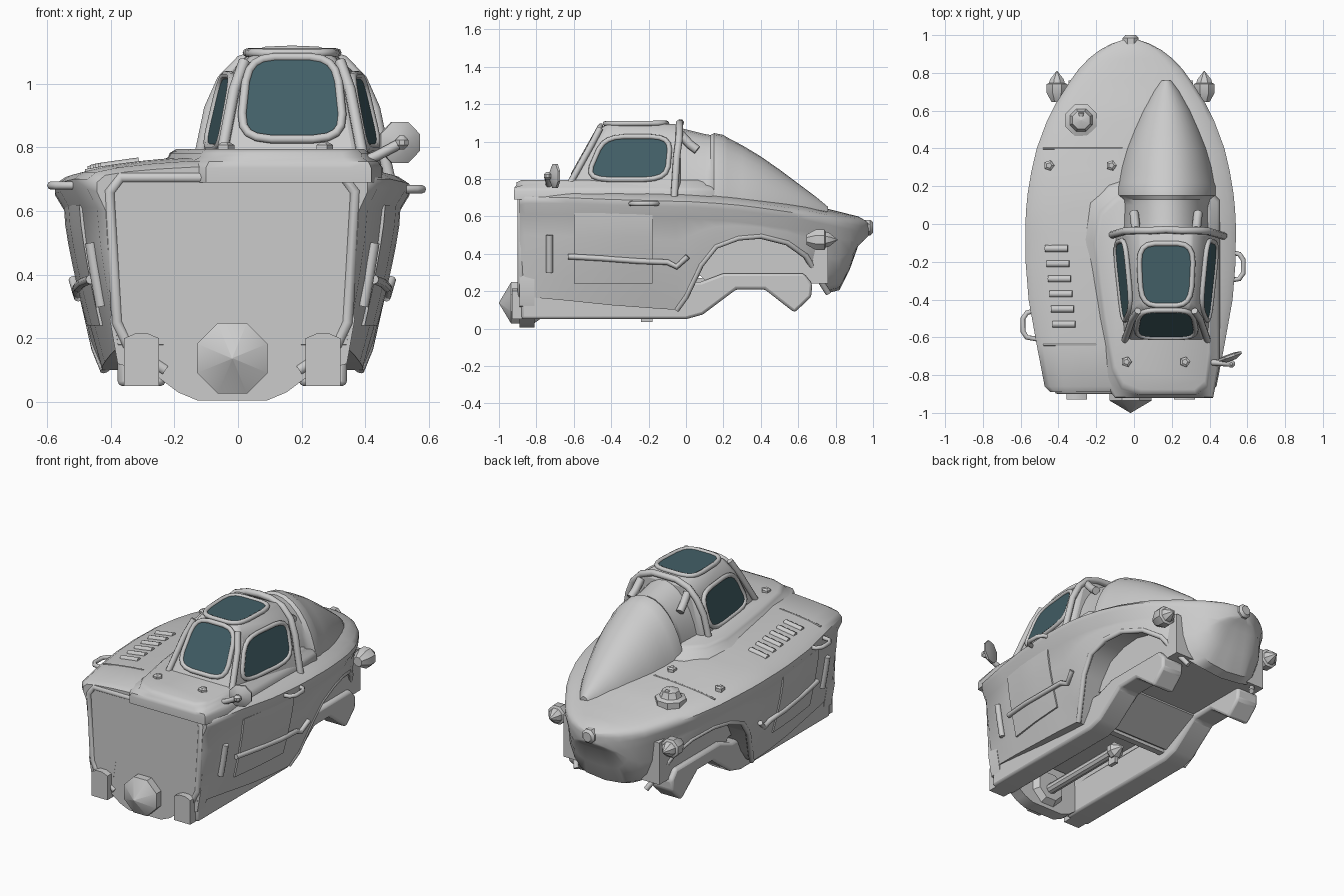
import bpy, bmesh
from math import sin, cos, pi, radians, copysign
from mathutils import Vector

if "Cube" in bpy.data.objects:
    bpy.data.objects.remove(bpy.data.objects["Cube"])

CX = -0.018   # hull centre line
CK = 0.17     # cockpit centre line


def make(name, verts, faces, angle=35, bevel=0, mat=None):
    me = bpy.data.meshes.new(name)
    me.from_pydata([tuple(v) for v in verts], [], faces)
    bm = bmesh.new()
    bm.from_mesh(me)
    bmesh.ops.remove_doubles(bm, verts=bm.verts, dist=0.0002)
    bmesh.ops.recalc_face_normals(bm, faces=bm.faces)
    bm.to_mesh(me)
    bm.free()
    me.shade_smooth()
    me.set_sharp_from_angle(angle=radians(angle))
    ob = bpy.data.objects.new(name, me)
    bpy.context.collection.objects.link(ob)
    if bevel:
        m = ob.modifiers.new("bevel", 'BEVEL')
        m.width, m.segments, m.limit_method = bevel, 2, 'ANGLE'
    if mat:
        me.materials.append(mat)
    return ob


def loft(name, rings, angle=35, bevel=0):
    n = len(rings[0])
    f = [(i * n + j, i * n + (j + 1) % n, (i + 1) * n + (j + 1) % n, (i + 1) * n + j)
         for i in range(len(rings) - 1) for j in range(n)]
    f += [tuple(range(n)), tuple(range((len(rings) - 1) * n, len(rings) * n))]
    return make(name, [p for r in rings for p in r], f, angle, bevel)


def prism_x(name, prof, x0, x1, bevel=0):
    return loft(name, [[(x, y, z) for y, z in prof] for x in (x0, x1)], 30, bevel)


def prism_y(name, prof, y0, y1, bevel=0):
    return loft(name, [[(x, y, z) for x, z in prof] for y in (y0, y1)], 30, bevel)


def revolve(name, prof, loc, axis=(0, 0, 1), n=8, angle=35):
    q = Vector(axis).to_track_quat('Z', 'Y')
    rings = [[Vector(loc) + q @ Vector((r * cos(2 * pi * (i + .5) / n), r * sin(2 * pi * (i + .5) / n), t))
              for i in range(n)] for r, t in prof]
    return loft(name, rings, angle)


def tube(name, pts, r, cyclic=False):
    cu = bpy.data.curves.new(name, 'CURVE')
    cu.dimensions = '3D'
    cu.bevel_depth, cu.bevel_resolution, cu.use_fill_caps = r, 2, True
    sp = cu.splines.new('POLY')
    sp.points.add(len(pts) - 1)
    for p, c in zip(sp.points, pts):
        p.co = (*c, 1)
    sp.use_cyclic_u = cyclic
    ob = bpy.data.objects.new(name, cu)
    bpy.context.collection.objects.link(ob)
    return ob


# Hull stations: y, half width, rim z, crown z, lower edge z (with arch), side taper
KEYS = [(-.89, .425, .70, .74, .18, .12), (-.86, .455, .71, .76, .17, .18), (-.64, .497, .71, .77, .15, .2),
        (-.40, .54, .70, .77, .125, .22), (-.20, .556, .695, .77, .11, .22), (-.05, .557, .69, .765, .10, .22),
        (0, .557, .69, .76, .17, .2), (.08, .553, .685, .755, .34, .2), (.16, .545, .68, .75, .44, .2),
        (.28, .525, .67, .73, .485, .2), (.40, .497, .655, .71, .495, .2), (.54, .445, .635, .69, .46, .2),
        (.64, .395, .62, .67, .39, .2), (.71, .35, .605, .65, .27, .25), (.76, .318, .595, .64, .19, .3),
        (.82, .275, .58, .625, .205, 0), (.877, .22, .57, .61, .32, 0), (.92, .165, .56, .60, .44, 0),
        (.955, .10, .555, .58, .475, 0), (.975, .04, .55, .565, .495, 0)]


def station(y):
    for a, b in zip(KEYS, KEYS[1:]):
        if y <= b[0]:
            t = max(0, (y - a[0]) / (b[0] - a[0]))
            return [p + (q - p) * t for p, q in zip(a, b)]
    return KEYS[-1]


def side_x(y, z):
    _, w, zr, _, _, k = station(y)
    return w * .935 * (1 - k * (max(0, zr - .1 - z) / .5) ** 1.3)


def deck_z(x, y):
    _, w, zr, cr, _, _ = station(y)
    return zr + .012 + (cr - zr - .012) * (1 - min(1, abs(x - CX) / w) ** 2)


rings = []
for y, w, zr, cr, zb, k in KEYS:
    half = [(w * f, deck_z(CX + w * f, y)) for f in (.3, .55, .78)]
    half += [(w * .94, zr + .012), (w, zr - .01), (w, zr - .04)]
    zg = max(zr - .10, zb + .01)
    if y < .75:   # flat sides ending in the wheel arch edge
        half += [(side_x(y, z), z) for z in (zg + (zb - zg) * i / 4 for i in range(5))]
        xb = half[-1][0]
        zc = max(zb, .3) if y < .7 else zb
        half += [(max(xb - .04, .3 * xb), zb), (min(.34, xb * .6), zb), (min(.33, xb * .55), zc)]
    else:         # rounded bow
        half += [(w * .93 * cos(a) ** .6, zg - (zg - zb) * sin(a)) for a in (0, .4, .75, 1.05, 1.25)]
        xb, zc = half[-1][0], zb
        half += [(xb * f, zb + (zg - zb) * .05 * f) for f in (.75, .5, .25)]
    ring = [(CX, y, cr)] + [(CX + x, y, z) for x, z in half] + [(CX, y, zc)]
    rings.append(ring + [(CX - x, y, z) for x, z in reversed(half)])
loft("hull", rings, 40)

# Front face: bulkhead with keel, and raised frame
half = [(.36, .34), (.385, .26), (.36, .12), (.25, .09), (.17, .03), (.11, .005)]
prism_y("keel_bulkhead", [(CX + x, z) for x, z in half] + [(CX - x, z) for x, z in reversed(half)], -.889, -.81)
half = [(.21, .10), (.33, .18), (.362, .25), (.385, .66), (.35, .705)]
tube("front_frame", [(CX + x, -.883, z) for x, z in half] + [(CX - x, -.883, z) for x, z in reversed(half)], .018)

# Underbody: inner body, slanted belly panel and side rails
prism_x("inner_body", [(-.8, .28), (.08, .28), (.12, .24), (.6, .24), (.76, .24), (.76, .5), (.4, .56), (-.8, .56)],
        CX - .33, CX + .33)
prism_x("belly_panel", [(-.02, .13), (.02, .11), (.27, .23), (.27, .27), (-.02, .27)], CX - .22, CX + .22)
rail = [(-.88, .05), (0, .05), (.09, .075), (.27, .21), (.42, .21), (.58, .085), (.67, .17), (.675, .24),
        (.63, .295), (.2, .295), (.08, .25), (-.88, .25)]
for s in (-1, 1):
    x = CX + s * .285
    prism_x("lower_rail", rail, x - .075, x + .075, .015)
    prism_y("front_block", [(x - .055, .05), (x + .055, .05), (x + .055, .2), (x + .02, .215), (x - .02, .215),
                            (x - .055, .2)], -.93, -.86)
    tube("arch_lip", [(CX + s * (side_x(k[0], k[4]) - .01), k[0], k[4]) for k in KEYS[5:15]], .016)

# Centre thruster, drive shaft and its end piece
revolve("thruster", [(.09, -.16), (.12, -.12), (.12, 0), (.002, .065)], (CX, -.935, .137), (0, -1, 0), 8, 25)
revolve("drive_shaft", [(.032, 0), (.032, .62)], (CX, -.84, .12), (0, 1, 0), 10)
revolve("shaft_end", [(.02, 0), (.05, .03), (.05, .06), (.01, .11)], (CX, -.24, .12), (0, 1, 0), 8)
prism_x("shaft_fin", [(-.24, .035), (-.18, .035), (-.18, .1), (-.24, .1)], CX - .012, CX + .012)
prism_x("cross_bar", [(-.04, .1), (0, .1), (0, .13), (-.04, .13)], CX - .23, CX + .23)

# Two tier cockpit platform on the deck
outline = [(.06, .2), (-.1, .15), (-.19, .07), (-.22, -.1), (-.17, -.5), (-.12, -.78), (-.07, -.88), (.03, -.92),
           (.33, -.92), (.39, -.87), (.42, -.7), (.44, -.4), (.45, -.1), (.42, .08), (.3, .2)]
tiers = [(1.13, .455, .69), (1.13, .455, .735), (1.09, .44, .755), (1.0, .425, .768), (.985, .41, .782),
         (.93, .395, .795)]
loft("cockpit_platform", [[(min(CK + (x - CK) * s, mx), max(-.3 + (y + .3) * s, -.92 + (1.13 - s) * .1), z)
                           for x, y in outline] for s, mx, z in tiers], 50)

# Rear fairing
fair = [(-.04, .245, 1.075), (.1, .243, 1.04), (.13, .25, 1.035), (.15, .272, 1.045), (.2, .27, 1.035),
        (.22, .262, 1.022), (.3, .248, .98), (.4, .218, .92), (.5, .178, .85), (.6, .133, .775), (.7, .075, .70),
        (.76, .03, .65)]
loft("rear_fairing", [[(CK + w * cos(pi * i / 16), y, .6 + (t - .6) * sin(pi * i / 16)) for i in range(17)]
                      for y, w, t in fair])

# Canopy shell
bm = bmesh.new()
for s in (-1, 1):
    for x, y, z in [(.235, -.665, .70), (.178, -.49, 1.01), (.128, -.445, 1.09),
                    (.294, -.03, .70), (.218, -.03, 1.01), (.14, -.03, 1.092)]:
        bm.verts.new((CK + s * x, y, z))
bmesh.ops.convex_hull(bm, input=bm.verts)
bmesh.ops.dissolve_limit(bm, angle_limit=.05, verts=bm.verts, edges=bm.edges)
bm.verts.index_update()
shell = [v.co.copy() for v in bm.verts]
make("canopy", shell, [tuple(v.index for v in f.verts) for f in bm.faces], 50, .03)
bm.free()

glass = bpy.data.materials.new("glass")
glass.diffuse_color = (.055, .115, .135, 1)
glass.use_nodes = True
glass.node_tree.nodes["Principled BSDF"].inputs["Base Color"].default_value = glass.diffuse_color


def window(name, corners):
    a, b, c, d = map(Vector, corners)
    nrm = (c - a).cross(d - b).normalized()
    mid = (a + b + c + d) / 4
    if nrm.dot(mid - Vector((CK, -.25, .85))) < 0:
        nrm = -nrm
    pts = []
    for i in range(20):
        t = 2 * pi * (i + .5) / 20
        u, v = (.5 + .5 * copysign(abs(k) ** .5, k) for k in (cos(t), sin(t)))
        pts.append((a * (1 - u) + b * u) * (1 - v) + (d * (1 - u) + c * u) * v + nrm * .009)
    make(name, pts, [tuple(range(20))], mat=glass)
    tube(name + "_frame", [mid + (p - mid) * 1.05 - nrm * .004 for p in pts], .014, True)


window("windscreen", [(CK - .158, -.594, .828), (CK + .158, -.594, .828), (CK + .132, -.455, 1.075),
                      (CK - .132, -.455, 1.075)])
window("roof_window", [(CK - .125, -.425, 1.09), (CK + .125, -.425, 1.09), (CK + .14, -.11, 1.092),
                       (CK - .14, -.11, 1.092)])
for s in (-1, 1):
    window("side_window", [(CK + s * .220, -.525, .80), (CK + s * .265, -.11, .80), (CK + s * .213, -.09, 1.02),
                           (CK + s * .18, -.43, 1.02)])

# Roll hoop, struts and pillars around the canopy
hoop = [(.305, .70), (.283, .80), (.258, .92), (.218, 1.01), (.16, 1.07), (.08, 1.097)]
tube("roll_hoop", [(CK + x, -.035 - .3 * max(0, x - .21), z) for x, z in hoop] + [(CK, -.03, 1.10)]
     + [(CK - x, -.035 - .3 * max(0, x - .21), z) for x, z in reversed(hoop)], .02)
for s in (-1, 1):
    tube("hoop_strut", [(CK + s * .16, -.03, 1.04), (CK + s * .165, .02, .985), (CK + s * .17, .06, .955)], .024)
    tube("canopy_pillar", [(CK + s * .15, -.46, 1.07), (CK + s * .182, -.507, .98), (CK + s * .226, -.635, .75)], .018)

# Doors, rub rails and vertical grips on both sides
for s in (-1, 1):
    ys, zs = [-.6 + .07 * i for i in range(7)], [.24 + .063 * i for i in range(7)]
    P = [(CX + s * (side_x(y, z) + o), y, z) for o in (-.03, .009) for y in ys for z in zs]
    F = [(i * 7 + j, i * 7 + j + 1, i * 7 + j + 8, i * 7 + j + 7) for i in range(6) for j in range(6)]
    edge = [i * 7 for i in range(7)] + [43, 44, 45, 46, 47] + [48 - 7 * i for i in range(7)] + [5, 4, 3, 2, 1]
    F = F + [tuple(v + 49 for v in f) for f in F] + [(a, b, b + 49, a + 49) for a, b in zip(edge, edge[1:] + edge[:1])]
    make("door_panel", P, F)
    tube("side_rail", [(CX + s * (side_x(y, z) + .012), y, z) for y, z in
                       [(-.63, .385), (-.45, .375), (-.25, .36), (-.1, .355), (-.05, .33), (.01, .385)]], .015)
    tube("side_grip", [(CX + s * (side_x(-.73, z) + .008), -.73, z) for z in (.3, .4, .5)], .018)
    # Lamps beside the nose
    revolve("lamp", [(.03, -.09), (.06, -.04), (.06, .005), (.045, .012), (.04, .03), (.002, .075)],
            (CX + s * .39, .735, .475), (0, 1, 0), 8)
    tube("lamp_stem", [(CX + s * .30, .69, .475), (CX + s * .39, .69, .475)], .025)

# Rim handles
for s, y0, z in ((-1, -.46, .68), (1, -.15, .668)):
    x = station(y0)[1] - .02
    tube("rim_handle", [(CX + s * (x + d), y0 - e, z) for d, e in
                        [(0, 0), (.04, .01), (.06, .04), (.06, .11), (.04, .14), (-.02, .15)]], .013)

# Nose cap and deck fittings
revolve("nose_cap", [(.045, -.07), (.045, .015), (.03, .03)], (CX, .97, .54), (0, 1, 0), 8)
zk = deck_z(-.28, .55)
revolve("deck_knob", [(.09, -.03), (.09, .015), (.065, .025), (.06, .035), (.05, .06), (.002, .075)], (-.28, .55, zk))
tube("knob_peg", [(-.28, .55, zk + .05), (-.28, .59, zk + .06)], .016)
for x, y in ((-.45, .31), (-.12, .31), (-.04, -.73), (.27, -.73)):
    z = .795 if y < 0 else deck_z(x, y)
    revolve("bolt", [(.029, -.015), (.029, .012), (.015, .02)], (x, y, z), n=5)
for i in range(6):
    y, x0 = -.13 - .08 * i, -.47 + .008 * i
    tube("vent_slat", [(x0, y, deck_z(x0, y) - .004), (x0 + .12, y, deck_z(x0 + .12, y) - .004)], .019)

# Deck seams
for y, x1 in ((.4, -.06), (-.64, -.2)):
    x0 = CX - station(y)[1] * .93
    xs = [x0 + (x1 - x0) * i / 6 for i in range(7)]
    tube("deck_seam", [(x, y, deck_z(x, y) - .002) for x in xs], .005)

# Mirror on its arm
tube("mirror_arm", [(.37, -.73, .745), (.44, -.735, .775), (.515, -.74, .815)], .016)
revolve("mirror_ball", [(.008, -.022), (.022, -.008), (.022, .008), (.008, .022)], (.515, -.74, .815))
revolve("mirror", [(.03, -.025), (.07, -.006), (.07, .006), (.03, .012)], (.508, -.70, .815), (-.35, 1, 0), 8)
